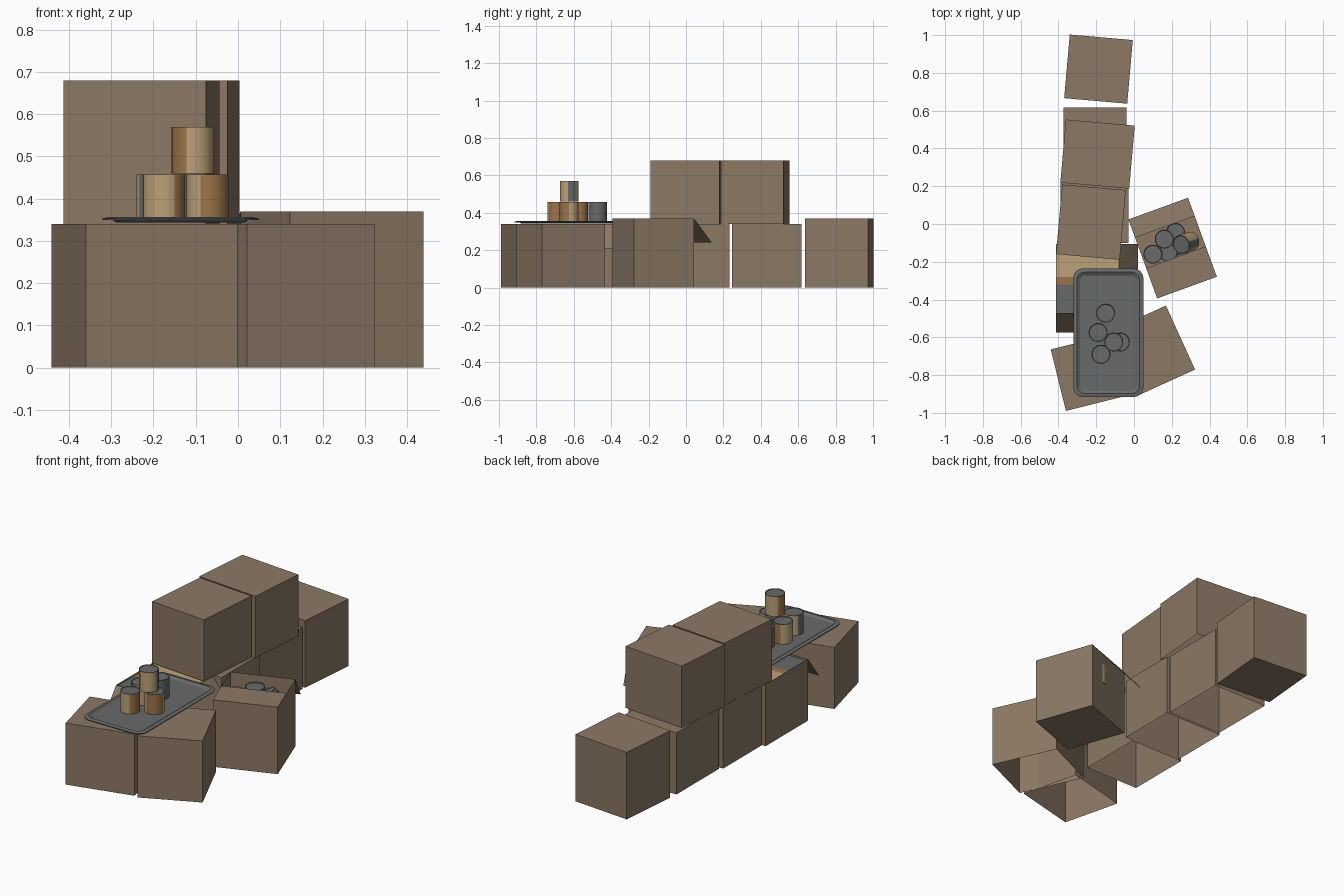
import bpy, bmesh
from math import radians, cos, sin, pi
from mathutils import Matrix, Vector

if "Cube" in bpy.data.objects:
    bpy.data.objects.remove(bpy.data.objects["Cube"])


def mat(name, rgb):
    m = bpy.data.materials.new(name)
    m.diffuse_color = (*rgb, 1)
    m.use_nodes = True
    m.node_tree.nodes["Principled BSDF"].inputs["Base Color"].default_value = m.diffuse_color
    return m


CARD = mat("cardboard", (0.262, 0.190, 0.130))
GREY = mat("dull metal", (0.135, 0.145, 0.142))
TAN = mat("tan label", (0.50, 0.36, 0.19))
ORANGE = mat("orange label", (0.33, 0.175, 0.07))


def finish(name, bm, mats, matrix=Matrix(), normals=True):
    if normals:
        bmesh.ops.recalc_face_normals(bm, faces=bm.faces)
    me = bpy.data.meshes.new(name)
    bm.to_mesh(me)
    bm.free()
    for m in mats:
        me.materials.append(m)
    ob = bpy.data.objects.new(name, me)
    ob.matrix_world = matrix
    bpy.context.collection.objects.link(ob)
    return ob


def place(x, y, z, rot):
    return Matrix.Translation((x, y, z)) @ Matrix.Rotation(radians(rot), 4, 'Z')


def quad(bm, pts):
    bm.faces.new([bm.verts.new(p) for p in pts])


def carton(name, x, y, w, d, rot=0, z=0, h=0.34, bottom=False, top=True, flaps=()):
    """Thin-walled carton; flaps are extra quads in local coordinates."""
    bm = bmesh.new()
    bmesh.ops.create_cube(bm, size=1, matrix=Matrix.Translation((0, 0, h / 2)) @ Matrix.Diagonal((w, d, h, 1)))
    bmesh.ops.recalc_face_normals(bm, faces=bm.faces)
    drop = [f for f in bm.faces if (f.normal.z < -.5 and not bottom) or (f.normal.z > .5 and not top)]
    bmesh.ops.delete(bm, geom=drop, context='FACES_ONLY')
    for q in flaps:
        quad(bm, q)
    return finish(name, bm, [CARD], place(x, y, z, rot), normals=False)


# Closed cartons
carton("back_carton", -0.188, 0.82, 0.335, 0.338, -5, h=0.37, bottom=True)
carton("rear_row_carton", -0.207, 0.432, 0.335, 0.372)
carton("middle_row_carton", -0.21, 0.066, 0.36, 0.335)
carton("upper_rear_carton", -0.193, 0.37, 0.366, 0.335, -5, z=0.34)
carton("upper_front_carton", -0.228, 0.01, 0.338, 0.37, -5, z=0.34)
carton("front_left_carton", -0.221, -0.782, 0.37, 0.335, 14)
carton("front_right_carton", 0.095, -0.67, 0.332, 0.372, 24.5)

# Open carton with a flat front flap and a drooping back flap
W, D, H = 0.168, 0.171, 0.37
carton("open_carton", 0.222, -0.176, 2 * W, 2 * D, 20, h=H, bottom=True, top=False, flaps=[
    [(-W, -D, H), (W, -D, H), (W, 0, H), (-W, 0, H)],
    [(-W, D, H), (W, D, H), (W, D + 0.103, H - 0.13), (-W, D + 0.103, H - 0.13)]])

# Carton full of goods beneath the tray, flaps drooping to the right and front
W, D, H = 0.166, 0.184, 0.34
carton("full_carton", -0.246, -0.291, 2 * W, 2 * D, top=False, h=H, flaps=[
    [(W, -D, H), (W + 0.1, -D, H - 0.13), (W + 0.1, D, H - 0.13), (W, D, H)],
    [(-W, -D - 0.1, H - 0.13), (W, -D - 0.1, H - 0.13), (W, -D, H), (-W, -D, H)]])
bm = bmesh.new()
steps = [-D, -0.03, 0.01, D]
for a, b in zip(steps, steps[1:]):
    quad(bm, [(-W, a, 0), (W, a, 0), (W, b, 0), (-W, b, 0)])
bm.faces.ensure_lookup_table()
for i, f in enumerate(bm.faces):
    f.material_index = i
finish("packed_goods", bm, [GREY, ORANGE, TAN], place(-0.246, -0.291, 0.33, 0), normals=False)


# Tray with a shallow raised rim
def rounded(bm, hx, hy, r, z):
    vs = []
    for k, (sx, sy) in enumerate([(1, 1), (-1, 1), (-1, -1), (1, -1)]):
        for i in range(5):
            a = k * pi / 2 + i * pi / 8
            vs.append(bm.verts.new((sx * (hx - r) + r * cos(a), sy * (hy - r) + r * sin(a), z)))
    return vs


bm = bmesh.new()
loops = [rounded(bm, 0.15, 0.305, 0.03, 0.003), rounded(bm, 0.166, 0.321, 0.04, 0.013),
         rounded(bm, 0.185, 0.34, 0.05, 0.009)]
bm.faces.new(loops[0])
for lo, hi in zip(loops, loops[1:]):
    for i in range(len(lo)):
        j = (i + 1) % len(lo)
        bm.faces.new([lo[i], lo[j], hi[j], hi[i]])
tray = finish("tray", bm, [GREY], place(-0.136, -0.576, 0.342, 0))
mod = tray.modifiers.new("thickness", 'SOLIDIFY')
mod.thickness = 0.004
mod.offset = 0


# Cans: wrapped label in tan and orange with a bare seam
def can(name, loc, rot=0, label=True, tilt=None):
    bm = bmesh.new()
    bmesh.ops.create_cone(bm, cap_ends=True, segments=36, radius1=0.05, radius2=0.05, depth=0.11)
    # shallow recessed lid
    lid = [f for f in bm.faces if f.normal.z > .5]
    bmesh.ops.inset_region(bm, faces=lid, thickness=0.004)
    bmesh.ops.translate(bm, verts=lid[0].verts[:], vec=(0, 0, -0.003))
    bm.normal_update()
    for f in bm.faces:
        c = f.calc_center_median()
        if label and abs(f.normal.z) < .3 and c.xy.length > 0.048:
            a = (Vector((1, 0)).angle_signed(c.xy) * -180 / pi) % 360
            f.material_index = 2 if 100 < a < 210 else (1 if a < 310 else 0)
    m = place(*loc, rot)
    if tilt:
        m = m @ Matrix.Rotation(radians(tilt), 4, 'Y')
    ob = finish(name, bm, [GREY, TAN, ORANGE], m)
    bpy.ops.object.select_all(action='DESELECT')
    bpy.context.view_layer.objects.active = ob
    ob.select_set(True)
    bpy.ops.object.shade_smooth_by_angle(angle=radians(35))


Z = 0.402
can("tray_can_front", (-0.175, -0.69, Z), -160)
can("tray_can_right", (-0.072, -0.625, Z), -210)
can("tray_can_left", (-0.19, -0.575, Z), -100)
can("tray_can_back", (-0.15, -0.472, Z), label=False)
can("tray_can_top", (-0.107, -0.625, Z + 0.112), 43)

# Loose cans inside the open carton
for i, (x, y, z, t) in enumerate([(0.22, -0.045, 0.25, 0), (0.16, -0.08, 0.28, 0), (0.18, -0.15, 0.25, 0),
                                  (0.10, -0.16, 0.27, 0), (0.275, -0.10, 0.29, -30), (0.26, -0.2, 0.2, 0)]):
    can(f"carton_can_{i + 1}", (x, y, z), 20, label=True, tilt=t)
